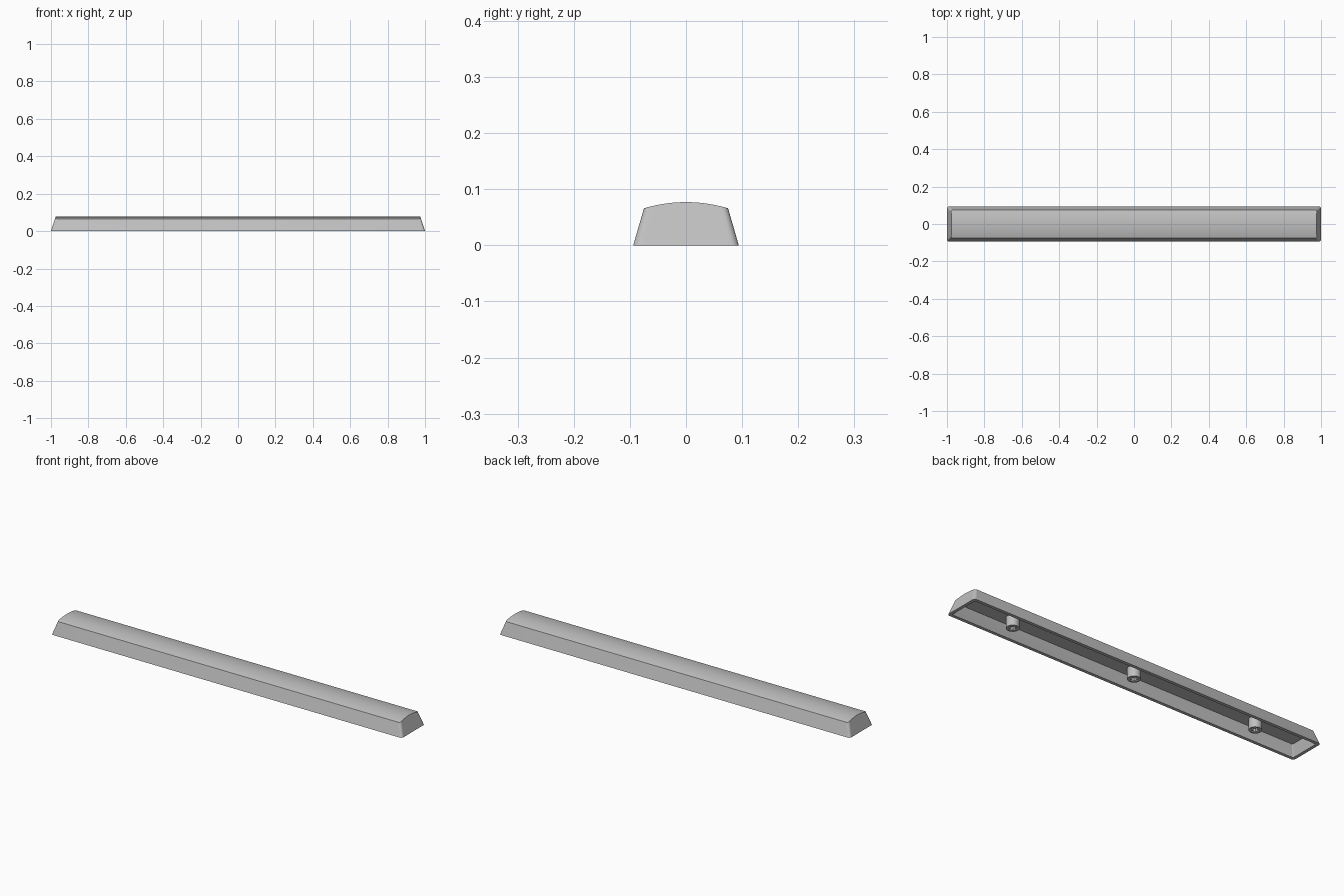
import bpy, bmesh, math

if "Cube" in bpy.data.objects:
    bpy.data.objects.remove(bpy.data.objects["Cube"])

grey = bpy.data.materials.new("light_grey")
grey.diffuse_color = (0.53, 0.53, 0.53, 1)
grey.use_nodes = True
grey.node_tree.nodes["Principled BSDF"].inputs["Base Color"].default_value = grey.diffuse_color

CROWN, EDGE_Z, EDGE_Y = 0.077, 0.066, 0.075   # top arc: crown height, edge height, edge half width
CEILING = 0.055


def finish(bm, name):
    bmesh.ops.recalc_face_normals(bm, faces=bm.faces)
    mesh = bpy.data.meshes.new(name)
    bm.to_mesh(mesh)
    bm.free()
    mesh.materials.append(grey)
    ob = bpy.data.objects.new(name, mesh)
    bpy.context.collection.objects.link(ob)
    bpy.ops.object.select_all(action='DESELECT')
    ob.select_set(True)
    bpy.context.view_layer.objects.active = ob
    bpy.ops.object.shade_smooth_by_angle(angle=math.radians(30))
    return ob


def right_half(hx, hy, r, corner=6, side=14):
    """Right half of a rounded rectangle, from the front edge to the back edge."""
    pts = []
    for i in range(corner + 1):
        a = math.radians(-90 + 90 * i / corner)
        pts.append((hx - r + r * math.cos(a), -hy + r + r * math.sin(a)))
    for i in range(1, side):
        pts.append((hx, (-hy + r) + 2 * (hy - r) * i / side))
    return pts + [(x, -y) for x, y in reversed(pts[:corner + 1])]


def arc_height(x, y):
    return CROWN - (CROWN - EDGE_Z) * (y / EDGE_Y) ** 2


def add_ring(bm, hx, hy, r, height):
    pts = right_half(hx, hy, r)
    right = [bm.verts.new((x, y, height(x, y))) for x, y in pts]
    left = [bm.verts.new((-x, y, height(x, y))) for x, y in pts]
    return right, left


def bridge(bm, a, b):
    la, lb = a[0] + a[1][::-1], b[0] + b[1][::-1]
    for i in range(len(la)):
        j = (i + 1) % len(la)
        bm.faces.new((la[i], la[j], lb[j], lb[i]))


def cap(bm, ring):
    right, left = ring
    for i in range(len(right) - 1):
        bm.faces.new((right[i], right[i + 1], left[i + 1], left[i]))


# Hollow bar shell: curved top, sloped walls, rim and inner cavity
bm = bmesh.new()
outer_base = add_ring(bm, 1.0, 0.094, 0.013, lambda x, y: 0)
outer_top = add_ring(bm, 0.9785, EDGE_Y, 0.012, arc_height)
for v in outer_top[0] + outer_top[1]:          # lean the end faces in with height
    v.co.x -= math.copysign(0.325 * (v.co.z - EDGE_Z), v.co.x)
inner_base = add_ring(bm, 0.984, 0.078, 0.004, lambda x, y: 0)
inner_top = add_ring(bm, 0.967, 0.062, 0.004, lambda x, y: CEILING)
bridge(bm, outer_base, outer_top)
cap(bm, outer_top)
bridge(bm, outer_base, inner_base)
bridge(bm, inner_base, inner_top)
cap(bm, inner_top)
finish(bm, "bar_shell")


# Round mounting stems with a cross-shaped socket
def stem(name, cx, radius=0.03, arm=0.021, half=0.0065):
    bm = bmesh.new()
    circle = [(radius * math.cos(2 * math.pi * i / 40),
               radius * math.sin(2 * math.pi * i / 40)) for i in range(40)]
    cross = []
    for k in range(4):
        c, s = round(math.cos(k * math.pi / 2)), round(math.sin(k * math.pi / 2))
        for x, y in ((arm, -half), (arm, half), (half, half)):
            cross.append((x * c - y * s, x * s + y * c))
    edges = []
    for loop in (circle, cross):
        vs = [bm.verts.new((cx + x, y, 0.001)) for x, y in loop]
        edges += [bm.edges.new((vs[i - 1], vs[i])) for i in range(len(vs))]
    bmesh.ops.triangle_fill(bm, edges=edges, use_beauty=True, normal=(0, 0, -1))
    ext = bmesh.ops.extrude_face_region(bm, geom=bm.faces[:], use_keep_orig=True)
    for v in ext["geom"]:
        if isinstance(v, bmesh.types.BMVert):
            v.co.z = CEILING + 0.002
    finish(bm, name)


for label, cx in (("left", -0.70), ("centre", 0.0), ("right", 0.70)):
    stem(label + "_stem", cx)
